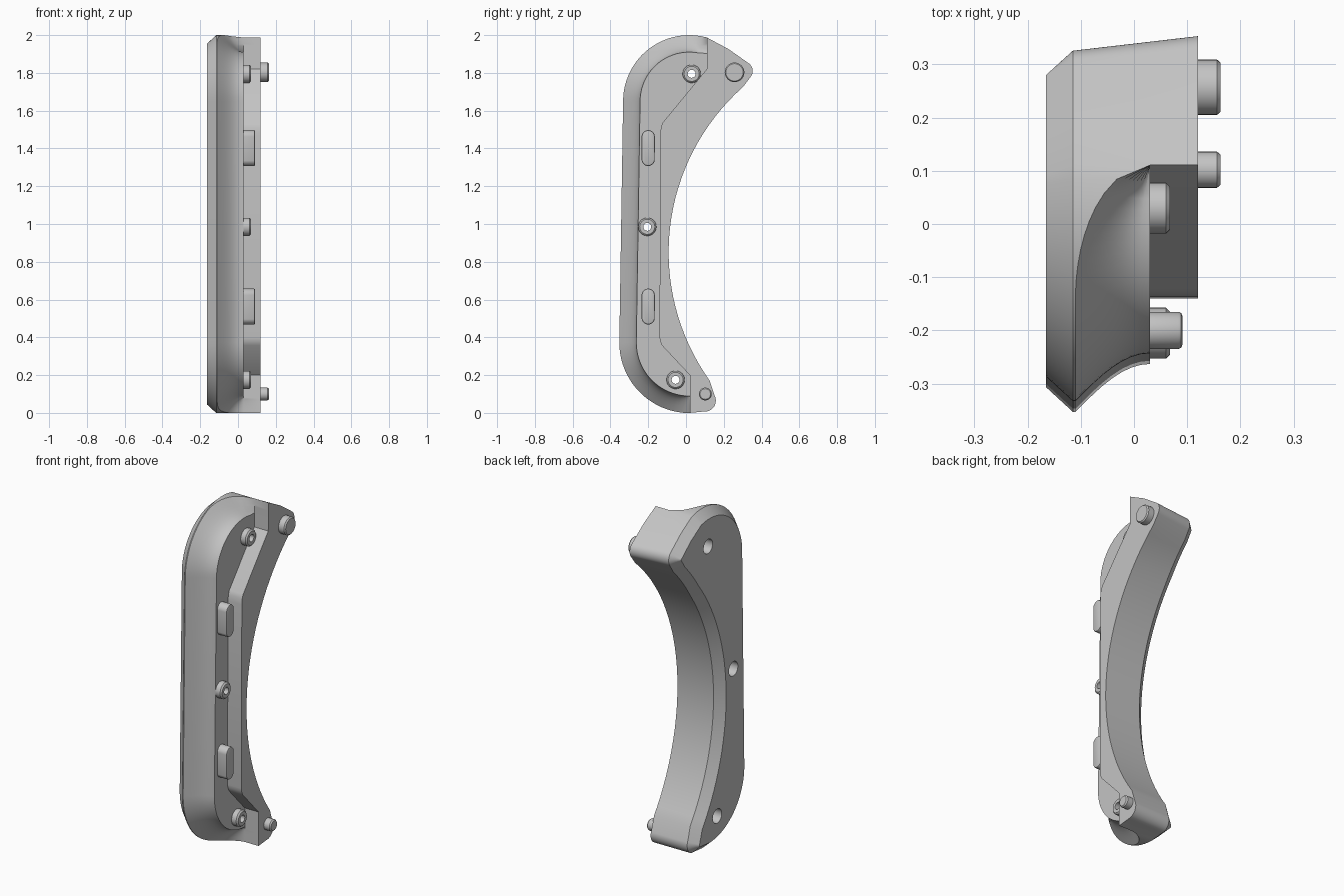
import bpy, bmesh, math
from mathutils import Vector, Matrix

cube = bpy.data.objects.get("Cube")
if cube:
    bpy.data.objects.remove(cube, do_unlink=True)

# One plain grey for everything
grey = bpy.data.materials.new("plain grey")
grey.use_nodes = True
colour = (0.55, 0.55, 0.55, 1)
grey.diffuse_color = colour
grey.node_tree.nodes["Principled BSDF"].inputs["Base Color"].default_value = colour

BACK, CHAMFER, FLOOR, FACE = -0.165, -0.115, 0.03, 0.12   # x levels
COVE = 0.09                                               # cove width


def arc(y, z, r, start, end, n):
    """Points on an arc in the side plane, angles in degrees."""
    angles = [math.radians(start + (end - start) * k / n) for k in range(n + 1)]
    return [Vector((y + r * math.cos(a), z + r * math.sin(a))) for a in angles]


# Side outline (y, z): top and front, then lower tip, hollow and upper tip
front = arc(.017, 1.65, .35, 74.5, 180, 24) + arc(.02, .372, .373, 180, 269, 20)
rear = ([Vector((.02, 0))] + arc(.1, .065, .058, -95, 30, 12)
        + arc(1.078, .85, 1.17, 215.5, 131.5, 32)
        + arc(.303, 1.81, .05, -40, 55, 12) + [Vector((.225, 1.926))])
loop = front + rear
count, split = len(loop), len(front)

# Line of the step between the low floor and the raised face
step = [(.11, 1.82), (-.123, 1.537), (-.132, 1.515), (-.136, 1.48),
        (-.14, .4), (-.137, .38), (-.127, .357), (.02, .2)]


def inset(i, d):
    before = (loop[i] - loop[i - 1]).normalized()
    after = (loop[(i + 1) % count] - loop[i]).normalized()
    t = (before + after).normalized()
    return loop[i] + Vector((-t.y, t.x)) * d


def shade(ob, angle=35):
    bpy.ops.object.select_all(action='DESELECT')
    ob.select_set(True)
    bpy.context.view_layer.objects.active = ob
    bpy.ops.object.shade_smooth_by_angle(angle=math.radians(angle))


def finish(name, bm):
    bmesh.ops.remove_doubles(bm, verts=bm.verts, dist=1e-4)
    bmesh.ops.recalc_face_normals(bm, faces=bm.faces)
    mesh = bpy.data.meshes.new(name)
    bm.to_mesh(mesh)
    bm.free()
    mesh.materials.append(grey)
    ob = bpy.data.objects.new(name, mesh)
    bpy.context.collection.objects.link(ob)
    shade(ob)
    return ob


def drafted(p, x):
    """The upper tip leans in a little towards the back side."""
    lean = max(0, p.x - .12) / .23 * .027
    return (x, p.x - lean * (FACE - x) / (FACE - CHAMFER), p.y)


def rim(p):
    """Outer edge of the cove climbs to the floor at both ends."""
    end, run = (loop[0].x, .25) if p.y > 1 else (loop[split].x, .2)
    t = min(1, max(0, (p.x - end) / run + 1))
    return CHAMFER + .005 + (FLOOR - CHAMFER - .005) * (1 - math.sqrt(1 - t * t))


def column(i, is_front):
    p = loop[i]
    co = [drafted(inset(i, .046), BACK), drafted(p, CHAMFER)]
    if not is_front:
        return co + [drafted(p, FLOOR), drafted(p, FACE)]
    low = rim(p)
    for k in range(9):
        u = k / 8
        c = inset(i, COVE * math.sin(u * math.pi / 2))
        if i in (0, split):     # end walls stand upright
            c.x = p.x
        co.append((low + (FLOOR - low) * u, c.x, c.y))
    return co


# Main body, lofted column by column around the outline
bm = bmesh.new()


def vert(co):
    return bm.verts.new(co)


def loft(cols):
    rows = [[vert(c) for c in col] for col in cols]
    for a, b in zip(rows, rows[1:]):
        for k in range(len(a) - 1):
            bm.faces.new((a[k], a[k + 1], b[k + 1], b[k]))


front_cols = [column(i, True) for i in range(split + 1)]
rear_cols = [column(i % count, False) for i in range(split, count + 1)]
loft(front_cols)
loft(rear_cols)
bm.faces.new([vert(c[0]) for c in front_cols[:-1] + rear_cols[:-1]])

# Floor, step wall and raised face
corners = [(FLOOR, y, z) for y, z in step]
bm.faces.new([vert(c[-1]) for c in front_cols] + [vert(c) for c in reversed(corners)])
wall = front_cols[0][2:] + corners + front_cols[-1][:1:-1]
top = [(FACE, c[1], c[2]) for c in wall]
for k in range(len(wall) - 1):
    bm.faces.new([vert(c) for c in (wall[k], wall[k + 1], top[k + 1], top[k])])
bm.faces.new([vert(c) for c in top] + [vert(c[-1]) for c in rear_cols[1:-1]])
body = finish("main_body", bm)


def lathe(name, profile, places, closed=False):
    """Turn (radius, x) points about an axis parallel to x, at each (y, z)."""
    bm = bmesh.new()
    for y, z in places:
        vs = [bm.verts.new((x, y + r, z)) for r, x in profile]
        pairs = list(zip(vs, vs[1:])) + ([(vs[-1], vs[0])] if closed else [])
        edges = [bm.edges.new(p) for p in pairs]
        bmesh.ops.spin(bm, geom=vs + edges, cent=(0, y, z), axis=(1, 0, 0),
                       angle=2 * math.pi, steps=32)
    return finish(name, bm)


# Screw holes with counterbores at the back, and hollow bosses on the floor
screws = [(.03, 1.795), (-.205, .985), (-.055, .175)]
cutter = lathe("hole_cutter", [(0, -.3), (.042, -.3), (.042, -.03), (.021, -.03),
                               (.021, .2), (0, .2)], screws)
cutter.hide_render = True
mod = body.modifiers.new("holes", 'BOOLEAN')
mod.object = cutter
mod.solver = 'EXACT'
shade(body)
bpy.ops.object.modifier_apply(modifier=mod.name)
bpy.data.objects.remove(cutter, do_unlink=True)
lathe("screw_bosses", [(.021, .02), (.048, .02), (.048, .06), (.04, .068),
                       (.021, .068)], screws, closed=True)

# Round locating pins on the raised face
for label, y, z, r in (("upper", .257, 1.803, .052), ("lower", .102, .1, .034)):
    lathe(label + "_pin", [(0, .11), (r, .11), (r, .156), (r - .006, .163), (0, .163)],
          [(y, z)])

# Long rounded keys on the floor
for label, z in (("upper", 1.402), ("lower", .563)):
    bm = bmesh.new()
    bmesh.ops.create_cone(bm, cap_ends=True, segments=32, radius1=.035, radius2=.035, depth=.07,
                          matrix=Matrix.Rotation(math.pi / 2, 4, 'Y'))
    for v in bm.verts:
        v.co.z += math.copysign(.06, v.co.z) if abs(v.co.z) > 1e-5 else .06
    rim_edges = [e for e in bm.edges if all(v.co.x > 0 for v in e.verts)]
    bmesh.ops.bevel(bm, geom=rim_edges, offset=.008, segments=2, profile=.5, affect='EDGES')
    bmesh.ops.translate(bm, verts=bm.verts, vec=(.056, -.2, z))
    finish(label + "_key", bm)
